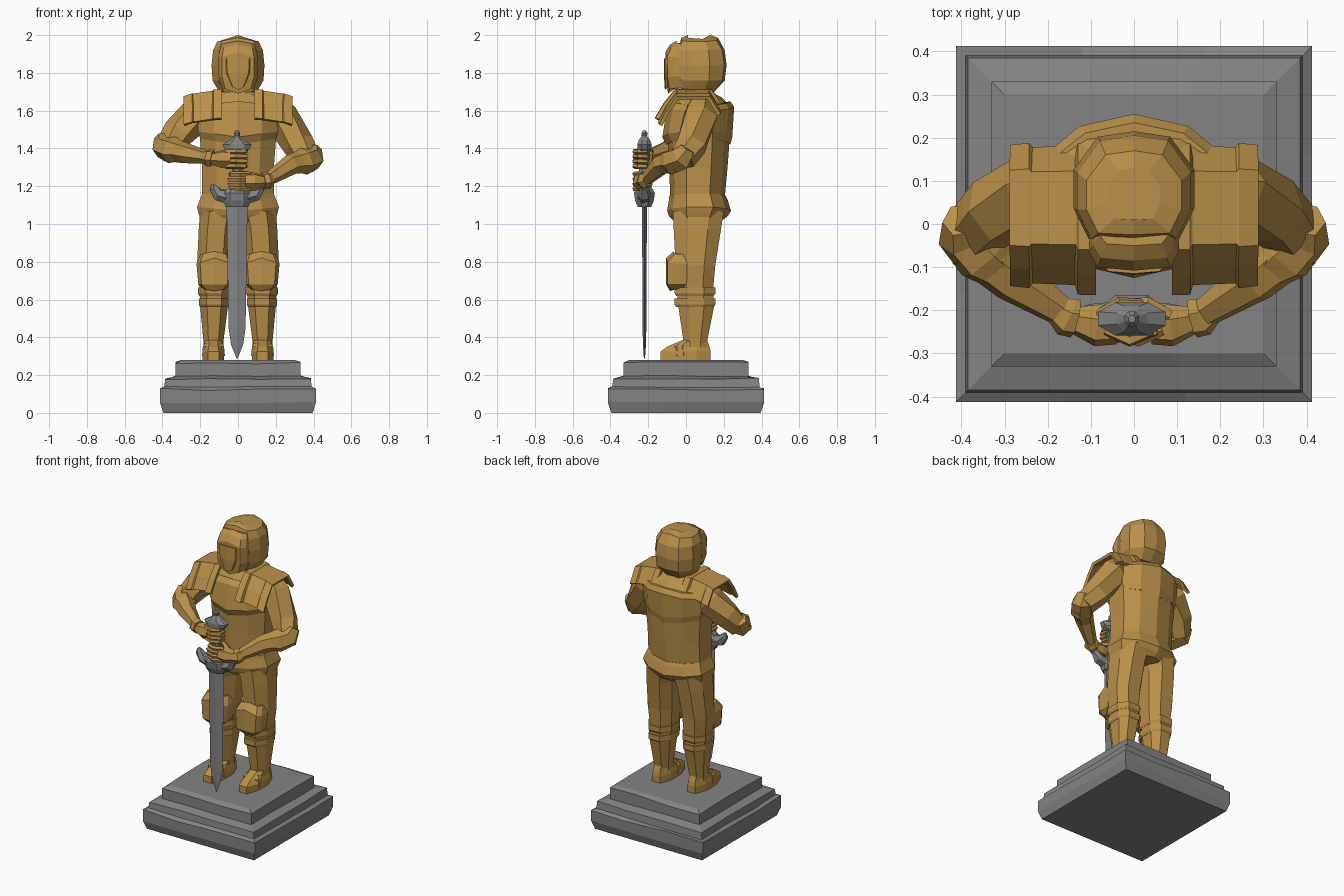
import bpy, bmesh, math, random
from mathutils import Vector

random.seed(4)


def material(name, rgb):
    m = bpy.data.materials.new(name)
    m.diffuse_color = (*rgb, 1)
    return m


GOLD = material("bronze gold", (0.49, 0.28, 0.068))
GREY = material("stone grey", (0.23, 0.23, 0.23))


def rings_to_object(name, rings, mat, solid=True):
    """Skin a list of point rings; closed and capped if solid, open sheet otherwise."""
    bm = bmesh.new()
    vs = [[bm.verts.new(p) for p in r] for r in rings]
    n = len(rings[0])
    for a, b in zip(vs, vs[1:]):
        for i in range(n if solid else n - 1):
            j = (i + 1) % n
            bm.faces.new((a[i], a[j], b[j], b[i]))
    if solid:
        bm.faces.new(vs[0][::-1])
        bm.faces.new(vs[-1])
    bmesh.ops.recalc_face_normals(bm, faces=bm.faces)
    me = bpy.data.meshes.new(name)
    bm.to_mesh(me)
    bm.free()
    me.materials.append(mat)
    ob = bpy.data.objects.new(name, me)
    bpy.context.collection.objects.link(ob)
    return ob


# half cross-sections: u = width factor, v = 0 front .. 1 back
BODY = [(0, 0), (.6, .08), (1, .3), (1, .72), (.6, .92), (0, 1)]
HEAD = [(0, 0), (.75, .02), (1, .3), (1, .65), (.6, .95), (0, 1)]
LIMB = [(.5, 0), (1, .3), (1, .72), (.5, 1)]
BOXY = [(0, 0), (.8, .06), (1, .35), (.95, 1)]
DIAMOND = [(0, 0), (1, .5), (0, 1)]


def loft(name, sec, rows, mat=GOLD):
    """rows: (z, centre x, half width, front y, back y, [centre lift])"""
    mir = [(-u, v) for u, v in reversed(sec) if u > 0]
    pts = sec + mir
    rings = []
    for z, cx, hw, yf, yb, *dz in rows:
        d = dz[0] if dz else 0
        rings.append([(cx + u * hw, yf + v * (yb - yf), z + d * (1 - abs(u))) for u, v in pts])
    return rings_to_object(name, rings, mat)


def tube(name, path, n=6, mat=GOLD):
    """path: (x, y, z, radius); faceted limb"""
    ps = [Vector(p[:3]) for p in path]
    rings = []
    for i, p in enumerate(ps):
        t = (ps[min(i + 1, len(ps) - 1)] - ps[max(i - 1, 0)]).normalized()
        side = t.cross(Vector((0, .3, 1))).normalized()
        up = side.cross(t)
        r = path[i][3]
        rings.append([p + r * (math.cos(a) * side + math.sin(a) * up)
                      for a in (2 * math.pi * (k + .5) / n for k in range(n))])
    return rings_to_object(name, rings, mat)


# stepped plinth with a slightly worn outline
def square(h, z, wear):
    c = [(-1, -1), (-.4, -1), (.3, -1), (1, -1), (1, -.3), (1, .4), (1, 1),
         (.4, 1), (-.3, 1), (-1, 1), (-1, .3), (-1, -.4)]
    return [(x * h, y * h, z + random.uniform(-wear, wear)) for x, y in c]


rings_to_object("plinth", [square(*r) for r in (
    (.395, 0, 0), (.413, .055, .003), (.413, .125, .008), (.39, .135, .006),
    (.385, .18, .005), (.33, .195, .004), (.33, .265, .006), (.30, .28, 0))], GREY)

# torso, chest plate, belt and hips
loft("torso", BODY, [(1.08, 0, .19, -.08, .2), (1.3, 0, .19, -.09, .22), (1.5, 0, .205, -.10, .235),
                     (1.62, 0, .20, -.075, .235), (1.67, 0, .15, -.04, .19), (1.70, 0, .08, -.02, .13)])
loft("chest_plate", BODY, [(1.45, 0, .20, -.105, .235, -.03), (1.49, 0, .212, -.125, .245, -.03),
                           (1.6, 0, .212, -.10, .255, .02), (1.63, 0, .19, -.07, .235, .02)])
loft("belt_skirt", BODY, [(1.0, 0, .19, -.07, .19, .02), (1.06, 0, .21, -.09, .22, -.02),
                          (1.09, 0, .217, -.10, .238, -.02), (1.14, 0, .197, -.09, .22, -.01),
                          (1.16, 0, .19, -.088, .21, -.01)])
loft("neck", LIMB, [(1.64, 0, .10, -.03, .15), (1.75, 0, .07, 0, .13)])

# helmet with raised visor
loft("helmet", HEAD, [(1.70, 0, .10, -.02, .15), (1.76, 0, .135, -.035, .205), (1.84, 0, .14, -.04, .215),
                      (1.92, 0, .132, -.04, .205), (1.965, 0, .11, -.025, .17, .02), (1.98, 0, .06, .01, .13, .02)])
loft("visor", BOXY, [(1.72, 0, .085, -.095, .02, -.03), (1.78, 0, .105, -.105, .02, -.02),
                     (1.88, 0, .105, -.108, .02, .03), (1.93, 0, .095, -.085, .02, .02),
                     (1.955, 0, .08, -.05, .02, .015)])
loft("visor_face", BOXY, [(1.73, 0, .035, -.112, -.03, -.02), (1.80, 0, .07, -.117, -.03, -.01),
                          (1.88, 0, .075, -.115, -.03, 0)])

for s, tag in ((-1, "left"), (1, "right")):
    # legs
    loft(tag + "_leg", LIMB, [
        (1.07, s * .10, .10, -.07, .2), (.97, s * .115, .093, -.065, .185), (.78, s * .127, .09, -.055, .155),
        (.67, s * .125, .08, -.05, .145), (.56, s * .127, .073, -.04, .148), (.37, s * .13, .052, -.012, .11),
        (.35, s * .13, .052, -.02, .115)])
    for z, w in ((.645, .085), (.585, .08)):
        loft(tag + "_greave_band", LIMB, [(z - .025, s * .127, w - .006, -.052, .146),
                                          (z - .012, s * .127, w, -.06, .155), (z + .02, s * .127, w, -.06, .155)])
    loft(tag + "_knee_guard", BOXY, [(.655, s * .125, .055, -.085, 0, -.01), (.68, s * .125, .085, -.105, 0),
                                     (.79, s * .125, .095, -.105, .02, .03), (.84, s * .125, .075, -.065, .02, .015)])
    foot = loft(tag + "_foot", LIMB, [(.275, s * .13, .057, -.135, .13), (.325, s * .13, .057, -.135, .13),
                                      (.35, s * .13, .05, -.10, .125), (.385, s * .13, .048, -.02, .112)])
    loft(tag + "_toe_plate", LIMB, [(.30, s * .13, .061, -.07, .01), (.352, s * .13, .056, -.07, .0),
                                    (.368, s * .13, .045, -.05, 0)])

    # draped shoulder pad with raised inner and outer ribs
    prof = [(-.135, 1.545), (-.095, 1.62), (-.045, 1.69), (.12, 1.69), (.175, 1.60)]
    stations = [(.088, 1.13, .012), (.125, 1.13, .01), (.13, 1.0, .008), (.24, .97, -.008),
                (.245, 1.03, -.008), (.285, 1.0, -.022)]
    pad = rings_to_object(tag + "_shoulder_pad",
                          [[(s * x, .03 + (y - .03) * k, 1.57 + (z - 1.57) * (.8 + .2 * k) + dz) for y, z in prof]
                           for x, k, dz in stations], GOLD, solid=False)
    sol = pad.modifiers.new("thickness", "SOLIDIFY")
    sol.thickness = .02
    sol.offset = 0

    # arms: left hand grips higher than the right
    ez, hz = (1.41, 1.345) if s < 0 else (1.35, 1.225)
    tube(tag + "_upper_arm", [(s * .17, .08, 1.64, .07), (s * .225, .075, 1.57, .095),
                              (s * .32, .03, ez + .07, .085), (s * .375, -.02, ez - .01, .07)])
    tube(tag + "_elbow_guard", [(s * .40, .01, ez + .05, .045), (s * .39, -.02, ez, .07),
                                (s * .345, -.075, ez - .02, .072), (s * .31, -.105, ez - .025, .055)])
    tube(tag + "_forearm", [(s * .375, -.045, ez - .01, .068), (s * .28, -.13, ez - .035, .055),
                            (s * .15, -.215, hz + .005, .033)])
    tube(tag + "_wrist_cuff", [(s * .175, -.20, hz + .01, .036), (s * .155, -.215, hz + .006, .048),
                               (s * .135, -.22, hz + .003, .046)])
    tube(tag + "_palm", [(s * .14, -.222, hz, .032), (s * .085, -.235, hz, .05), (s * .04, -.235, hz, .045)])
    for k in range(4):
        z = hz + (k - 1.5) * .026
        e = .01 * abs(k - 1.5)
        tube(tag + "_finger", [(s * .065, -.245, z, .014), (s * .01, -.27, z, .015), (-s * (.05 - e), -.25, z, .014),
                               (-s * .04, -.205, z, .012)], 5)
    tube(tag + "_thumb", [(s * .08, -.215, hz + .03, .018), (s * .03, -.185, hz + .04, .017),
                          (-s * .02, -.185, hz + .03, .012)], 5)

# sword, point down in front of the figure
X, Y = -.005, -.22


def sword_part(name, sec, rows):
    loft(name, sec, [(z, X, w, Y - d, Y + d, lift) for z, w, d, lift in rows], GREY)


sword_part("blade", DIAMOND, [(.288, .003, .003, 0), (.36, .032, .008, 0), (.45, .045, .010, 0),
                              (.75, .05, .011, 0), (1.12, .056, .014, 0)])
sword_part("grip", LIMB, [(1.15, .024, .024, 0), (1.28, .028, .028, 0), (1.4, .022, .022, 0)])
sword_part("cross_guard", LIMB, [(1.09, .06, .035, 0), (1.125, .075, .05, 0), (1.165, .075, .055, 0), (1.2, .04, .035, 0)])
for s in (-1, 1):
    tube("guard_end", [(X + s * .05, Y, 1.145, .04), (X + s * .1, Y, 1.155, .035),
                       (X + s * .125, Y, 1.19, .025), (X + s * .13, Y, 1.21, .01)], 6, GREY)
sword_part("pommel", LIMB, [(1.375, .03, .028, 0), (1.395, .065, .038, 0), (1.42, .078, .038, 0),
                            (1.445, .035, .03, 0), (1.465, .014, .014, 0), (1.48, .017, .017, 0), (1.495, .008, .008, 0)])
